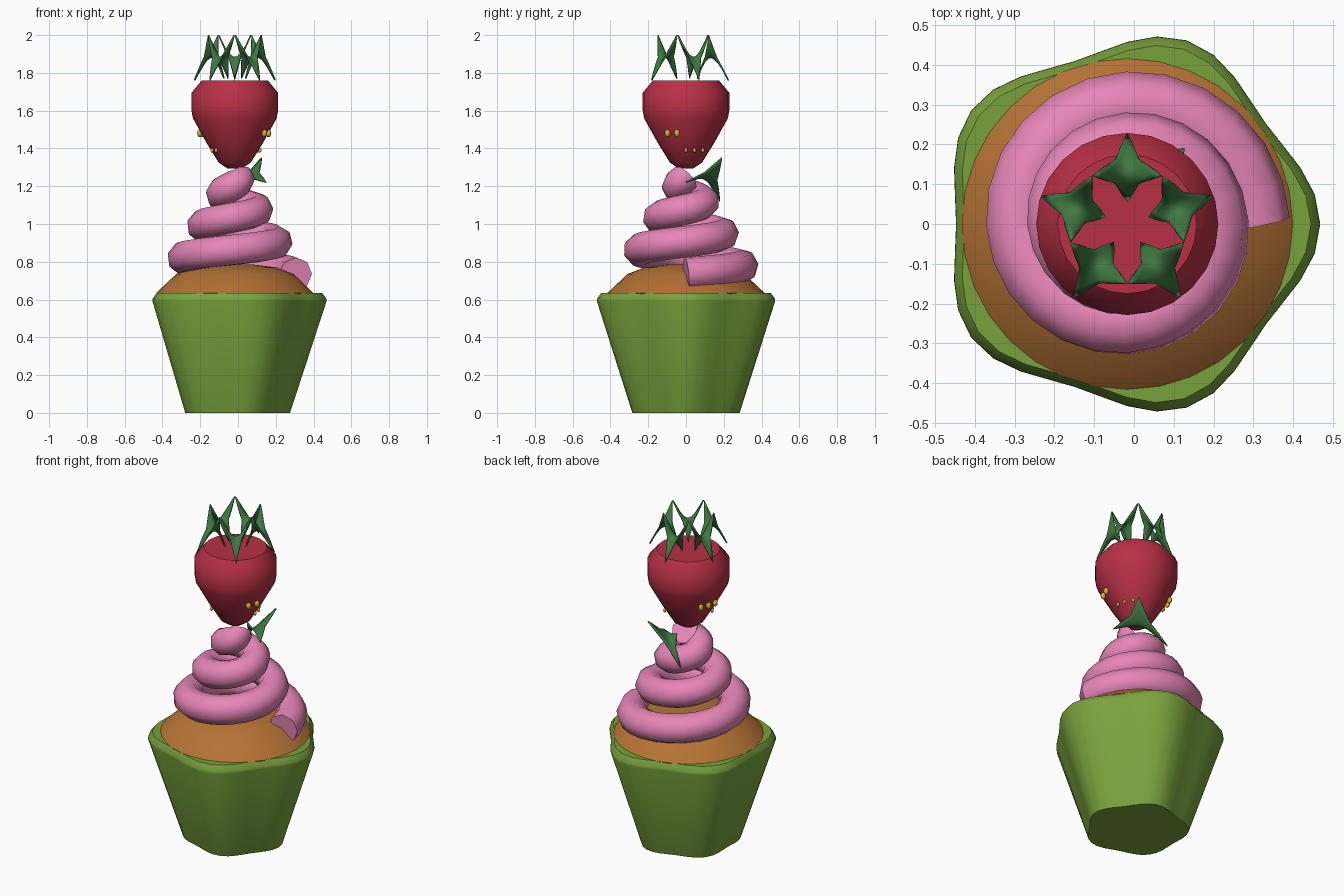
import bpy, bmesh, math
from mathutils import Vector

if "Cube" in bpy.data.objects:
    bpy.data.objects.remove(bpy.data.objects["Cube"])

CX = -0.017


def mat(name, c):
    m = bpy.data.materials.new(name)
    m.diffuse_color = (*c, 1)
    m.use_nodes = True
    m.node_tree.nodes["Principled BSDF"].inputs["Base Color"].default_value = m.diffuse_color
    return m


GREEN = mat("cup_green", (0.19, 0.36, 0.045))
CAKE = mat("cake_brown", (0.46, 0.17, 0.035))
PINK = mat("frosting_pink", (0.80, 0.24, 0.48))
RED = mat("berry_red", (0.48, 0.03, 0.06))
LEAF = mat("leaf_green", (0.05, 0.19, 0.055))
GOLD = mat("seed_gold", (0.65, 0.42, 0.05))


def add(name, bm, m, angle=40):
    bmesh.ops.recalc_face_normals(bm, faces=bm.faces)
    me = bpy.data.meshes.new(name)
    bm.to_mesh(me)
    bm.free()
    ob = bpy.data.objects.new(name, me)
    bpy.context.collection.objects.link(ob)
    me.materials.append(m)
    bpy.ops.object.select_all(action='DESELECT')
    ob.select_set(True)
    bpy.context.view_layer.objects.active = ob
    bpy.ops.object.shade_smooth_by_angle(angle=math.radians(angle))
    return ob


def lathe(name, profile, m, n=30, lobe=0.0, angle=40):
    """Rings of (radius, z), optionally with five soft lobes."""
    bm = bmesh.new()
    rings = []
    for r, z in profile:
        ring = []
        for i in range(n):
            a = math.tau * i / n
            k = r * (1 + lobe * math.cos(5 * a))
            ring.append(bm.verts.new((CX + k * math.cos(a), k * math.sin(a), z)))
        rings.append(ring)
    for lo, hi in zip(rings, rings[1:]):
        for i in range(n):
            j = (i + 1) % n
            bm.faces.new((lo[i], lo[j], hi[j], hi[i]))
    bm.faces.new(rings[0])
    bm.faces.new(rings[-1])
    return add(name, bm, m, angle)


# five-lobed cup, cake dome and berry
lathe("cup", [(0.276, 0), (0.458, 0.59), (0.457, 0.605), (0.436, 0.635)],
      GREEN, n=40, lobe=0.06)
lathe("cake", [(0.40, 0.60), (0.416, 0.635), (0.31, 0.735), (0.22, 0.77), (0.1, 0.785)], CAKE, n=32)
lathe("berry", [(0.04, 1.295), (0.085, 1.325), (0.15, 1.43), (0.222, 1.56), (0.229, 1.60),
                (0.229, 1.695), (0.175, 1.76)], RED, n=24, angle=50)

# piped frosting spiral
cu = bpy.data.curves.new("frosting", 'CURVE')
cu.dimensions = '3D'
cu.bevel_depth = 0.088
cu.bevel_resolution = 2
cu.use_fill_caps = True
N = 73
sp = cu.splines.new('POLY')
sp.points.add(N - 1)
for i in range(N):
    t = i / (N - 1)
    a, r = t * 3 * math.tau, 0.322 - 0.30 * t
    sp.points[i].co = (CX + r * math.cos(a), r * math.sin(a), 0.735 + 0.515 * t, 1)
    sp.points[i].radius = 1.0 - 0.12 * t
sp.use_smooth = True
curve = bpy.data.objects.new("frosting_path", cu)
bpy.context.collection.objects.link(curve)
me = bpy.data.meshes.new_from_object(curve.evaluated_get(bpy.context.evaluated_depsgraph_get()))
bpy.data.objects.remove(curve)
bm = bmesh.new()
bm.from_mesh(me)
for f in bm.faces:
    f.material_index = 0
add("frosting", bm, PINK, 50)


def leaf(name, tip, side1, inner, side2, n=8):
    """Saddle-shaped leaf through four corners, with pinched-in edges."""
    p = [Vector(v) for v in (tip, side1, inner, side2)]
    c = sum(p, Vector()) / 4
    bm = bmesh.new()
    g = []
    for i in range(n + 1):
        row = []
        for j in range(n + 1):
            u, v = i / n, j / n
            q = (p[0] * (1 - u) + p[1] * u) * (1 - v) + (p[3] * (1 - u) + p[2] * u) * v
            k = 1 - 0.28 * (1 - min(abs(2 * u - 1), abs(2 * v - 1)))
            row.append(bm.verts.new(c + (q - c) * k))
        g.append(row)
    for i in range(n):
        for j in range(n):
            bm.faces.new((g[i][j], g[i + 1][j], g[i + 1][j + 1], g[i][j + 1]))
    ob = add(name, bm, LEAF)
    s = ob.modifiers.new("thick", 'SOLIDIFY')
    s.thickness = 0.008
    s.offset = 0


def polar(r, deg, z):
    a = math.radians(deg)
    return (CX + r * math.cos(a), r * math.sin(a), z)


# berry crown and the loose leaf on the frosting
for k in range(5):
    d = 90 + 72 * k
    leaf(f"crown_leaf_{k + 1}", polar(0.225, d, 1.76), polar(0.148, d + 35, 2.0),
         polar(0.06, d, 1.77), polar(0.148, d - 35, 2.0))
leaf("side_leaf", (-0.09, 0.18, 1.12), (0.125, 0.19, 1.35), (0.15, 0.0, 1.22), (0.0, 0.09, 1.27))

# seeds in clusters on the berry
seeds = [(0.185, d, 1.48, 0.019) for d in (-32, -15, 147, 162, 178)]
seeds += [(0.133, d, 1.39, 0.011) for d in (0, 20, 42, 205, 222)]
for k, (r, d, z, s) in enumerate(seeds):
    bm = bmesh.new()
    bmesh.ops.create_uvsphere(bm, u_segments=10, v_segments=6, radius=s)
    bmesh.ops.scale(bm, vec=(0.8, 0.8, 1.1), verts=bm.verts)
    bmesh.ops.translate(bm, vec=polar(r, d, z), verts=bm.verts)
    add(f"seed_{k + 1}", bm, GOLD, 60)
